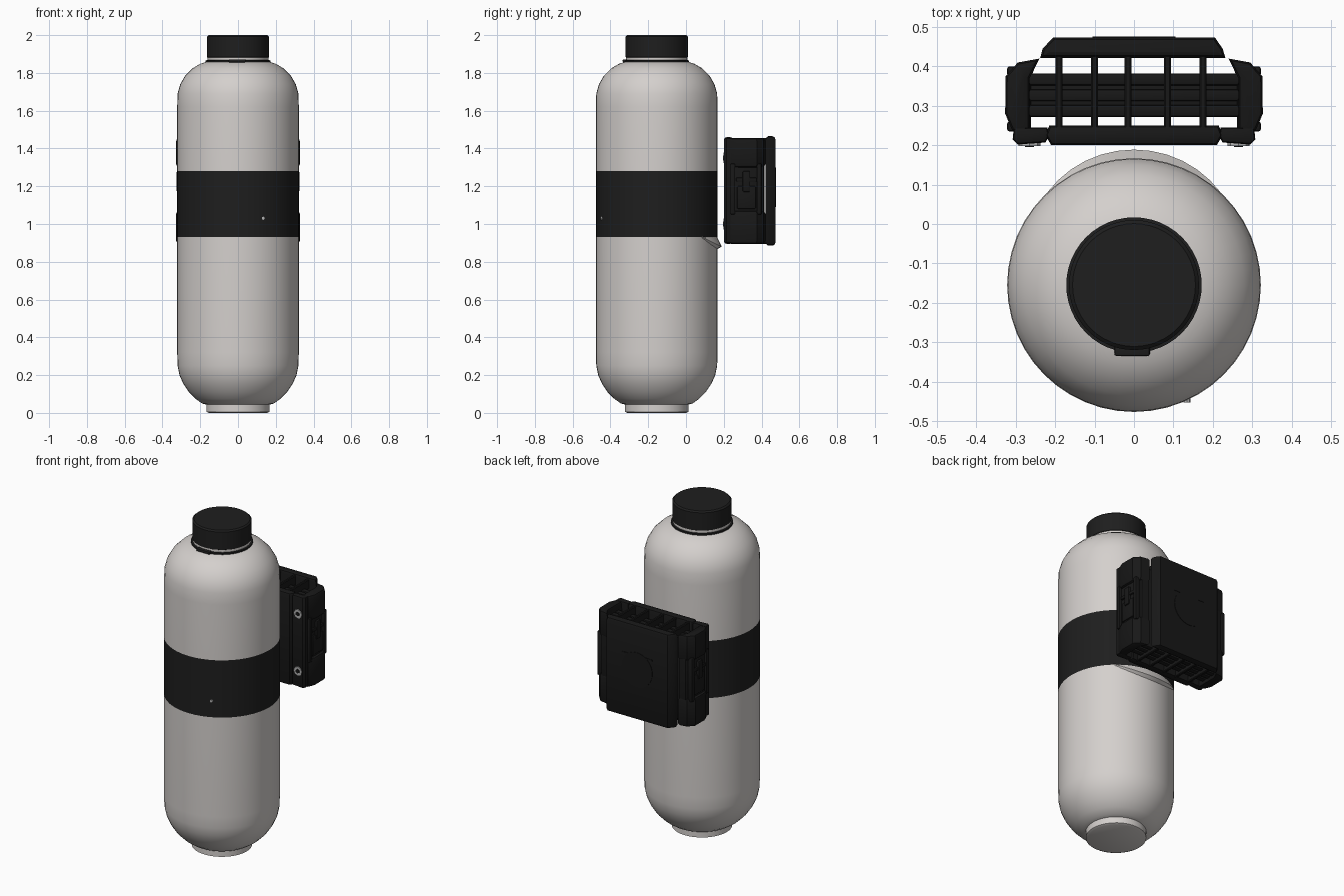
import bpy, bmesh, math
from mathutils import Matrix, Vector

if "Cube" in bpy.data.objects:
    bpy.data.objects.remove(bpy.data.objects["Cube"])


def material(name, rgb):
    m = bpy.data.materials.new(name)
    m.diffuse_color = (*rgb, 1)
    m.use_nodes = True
    m.node_tree.nodes["Principled BSDF"].inputs["Base Color"].default_value = m.diffuse_color
    return m


LIGHT = material("warm_light_grey", (0.66, 0.63, 0.61))
BLACK = material("soft_black", (0.013, 0.013, 0.013))
CASE = material("case_black", (0.009, 0.009, 0.009))
STEEL = material("bolt_grey", (0.45, 0.45, 0.45))
CY = -0.155          # bottle axis in y
CZ = 1.175           # case centre height


def finish(name, bm, mats, angle=35):
    bmesh.ops.recalc_face_normals(bm, faces=bm.faces)
    me = bpy.data.meshes.new(name)
    bm.to_mesh(me)
    bm.free()
    for m in mats:
        me.materials.append(m)
    ob = bpy.data.objects.new(name, me)
    bpy.context.collection.objects.link(ob)
    bpy.ops.object.select_all(action='DESELECT')
    ob.select_set(True)
    bpy.context.view_layer.objects.active = ob
    bpy.ops.object.shade_smooth_by_angle(angle=math.radians(angle))
    return ob


def lathe(name, profile, mats, rule=None, n=48):
    # revolve (radius, z) points around the bottle axis
    bm = bmesh.new()
    rings = []
    for r, z in profile:
        rings.append([bm.verts.new((r * math.cos(2 * math.pi * i / n),
                                    CY + r * math.sin(2 * math.pi * i / n), z)) for i in range(n)])
    for a, b in zip(rings, rings[1:]):
        for i in range(n):
            j = (i + 1) % n
            f = bm.faces.new((a[i], a[j], b[j], b[i]))
            if rule:
                f.material_index = rule(f.calc_center_median().z)
    bm.faces.new(rings[0])
    bm.faces.new(rings[-1])
    return finish(name, bm, mats)


def box(name, lo, hi, mat, bevel=0.0, seg=2):
    lo, hi = Vector(lo), Vector(hi)
    bm = bmesh.new()
    bmesh.ops.create_cube(bm, size=1)
    s = hi - lo
    bmesh.ops.transform(bm, verts=bm.verts,
                        matrix=Matrix.Translation((lo + hi) / 2) @ Matrix.Diagonal((*s, 1)))
    if bevel:
        bmesh.ops.bevel(bm, geom=bm.edges[:], offset=bevel, segments=seg,
                        profile=0.5, affect='EDGES')
    return finish(name, bm, [mat])


def prism(name, pts, z0, z1, mat, bevel=0.012):
    # extrude an outline given in plan (x, y)
    bm = bmesh.new()
    base = bm.faces.new([bm.verts.new((x, y, z0)) for x, y in pts])
    up = bmesh.ops.extrude_face_region(bm, geom=[base])['geom']
    bmesh.ops.translate(bm, vec=(0, 0, z1 - z0),
                        verts=[v for v in up if isinstance(v, bmesh.types.BMVert)])
    bmesh.ops.recalc_face_normals(bm, faces=bm.faces)
    if bevel:
        ends = [e for e in bm.edges if abs(e.verts[0].co.z - e.verts[1].co.z) < 1e-6]
        bmesh.ops.bevel(bm, geom=ends, offset=bevel, segments=2, profile=0.5, affect='EDGES')
    return finish(name, bm, [mat])


def disc(name, x, y, z, r, depth, mat, n=12):
    # short cylinder whose axis runs along y
    bm = bmesh.new()
    bmesh.ops.create_cone(bm, cap_ends=True, segments=n, radius1=r, radius2=r, depth=depth)
    bmesh.ops.transform(bm, verts=bm.verts,
                        matrix=Matrix.Translation((x, y, z)) @ Matrix.Rotation(math.pi / 2, 4, 'X'))
    return finish(name, bm, [mat])


# bottle with its dark middle band
lathe("bottle_body",
      [(0.155, 0.0), (0.168, 0.006), (0.168, 0.044), (0.19, 0.05), (0.225, 0.075), (0.26, 0.11),
       (0.29, 0.155), (0.31, 0.20), (0.32, 0.25), (0.322, 0.32), (0.322, 0.93), (0.322, 1.28),
       (0.322, 1.62), (0.32, 1.69), (0.306, 1.74), (0.28, 1.785), (0.24, 1.825), (0.20, 1.848),
       (0.175, 1.856), (0.162, 1.86), (0.162, 1.90)],
      [LIGHT, BLACK], lambda z: 1 if 0.93 < z < 1.28 else 0)

# cap, its seal ring and the small tab in front
lathe("cap", [(0.155, 1.878), (0.165, 1.884), (0.165, 1.992), (0.156, 2.0)], [BLACK])
lathe("cap_seal_ring", [(0.16, 1.855), (0.172, 1.857), (0.172, 1.866), (0.16, 1.868)], [BLACK])
box("cap_tab", (-0.05, CY - 0.18, 1.855), (0.04, CY - 0.14, 1.872), BLACK, 0.005)

# small stud on the band
disc("band_stud", 0.135, CY - 0.292, 1.03, 0.009, 0.012, STEEL, 8)

# flared lip under the band at the back
bm = bmesh.new()
top, bot = [], []
for i in range(13):
    t = -1 + i / 6
    a = math.pi / 2 - t * 0.75
    r = 0.322 + 0.022 * (1 - t * t)
    inner = bm.verts.new((0.318 * math.cos(a), CY + 0.318 * math.sin(a), 0.935))
    outer = bm.verts.new((r * math.cos(a), CY + r * math.sin(a), 0.935 - 0.055 * (1 - t * t)))
    low = bm.verts.new((0.318 * math.cos(a), CY + 0.318 * math.sin(a), 0.925 - 0.06 * (1 - t * t)))
    top.append((inner, outer, low))
for a, b in zip(top, top[1:]):
    bm.faces.new((a[0], a[1], b[1], b[0]))
    bm.faces.new((a[1], a[2], b[2], b[1]))
finish("band_back_lip", bm, [LIGHT])

# case: front and back plates
prism("case_back_plate", [(-0.238, 0.422), (0.232, 0.422), (0.225, 0.445), (0.205, 0.474),
                          (-0.205, 0.474), (-0.232, 0.445)], 0.885, 1.465, CASE, 0.018)
prism("case_front_plate", [(-0.21, 0.20), (0.21, 0.20), (0.225, 0.225), (0.215, 0.25),
                           (-0.215, 0.25), (-0.225, 0.225)], 0.895, 1.46, CASE, 0.015)
disc("back_badge", 0, 0.4745, CZ + 0.02, 0.105, 0.004, CASE, 32)
box("back_badge_bar", (-0.105, 0.47, CZ + 0.10), (0.105, 0.4765, CZ + 0.108), CASE)

# case: inner core made of a slab with raised rails
box("case_core", (-0.275, 0.272, 0.93), (0.275, 0.38, 1.40), CASE, 0.015)
for k, y in enumerate((0.287, 0.327, 0.367)):
    box(f"core_rail_{k + 1}", (-0.27, y - 0.015, 0.915), (0.27, y + 0.015, 1.415), CASE, 0.006)

# case: bars joining the plates, top and bottom
for k, x in enumerate((-0.19, -0.10, -0.015, 0.085, 0.175)):
    for end, z in (("top", CZ + 0.25), ("bottom", CZ - 0.25)):
        box(f"{end}_bar_{k + 1}", (x - 0.009, 0.235, z - 0.03), (x + 0.009, 0.435, z + 0.03),
            CASE, 0.004, 1)

# case: sides, mirrored left and right
for side, s in (("left", -1), ("right", 1)):
    def sx(pts):
        return [(s * x, y) for x, y in pts]

    def sbox(name, lo, hi, mat, bev):
        xs = sorted((s * lo[0], s * hi[0]))
        return box(f"{side}_{name}", (xs[0], lo[1], lo[2]), (xs[1], hi[1], hi[2]), mat, bev)

    # recessed wall and the two thick bumpers
    prism(f"{side}_wall", sx([(0.262, 0.235), (0.305, 0.235), (0.312, 0.29), (0.31, 0.37),
                              (0.285, 0.41), (0.245, 0.415), (0.262, 0.37)]), 0.93, 1.42, CASE)
    for end, z0, z1 in (("lower", 0.895, 1.07), ("upper", 1.30, 1.455)):
        prism(f"{side}_{end}_bumper",
              sx([(0.265, 0.24), (0.308, 0.235), (0.327, 0.28), (0.326, 0.375),
                  (0.295, 0.41), (0.24, 0.42), (0.265, 0.37)]), z0, z1, CASE, 0.015)
    for k, y in enumerate((0.235, 0.375)):
        sbox(f"edge_strip_{k + 1}", (0.29, y, 1.05), (0.322, y + 0.025, 1.32), CASE, 0.006)
    # latch with its catches
    sbox("latch", (0.30, 0.27, 1.08), (0.318, 0.37, 1.20), CASE, 0.006)
    sbox("latch_lever", (0.30, 0.30, 1.17), (0.325, 0.34, 1.28), CASE, 0.006)
    sbox("latch_pin", (0.30, 0.265, 1.225), (0.32, 0.375, 1.245), CASE, 0.004)
    # front flange with bolts
    prism(f"{side}_flange", sx([(0.215, 0.225), (0.225, 0.207), (0.295, 0.202), (0.308, 0.215),
                                (0.305, 0.245), (0.22, 0.245)]), 0.90, 1.455, CASE, 0.01)
    for end, z in (("lower", CZ - 0.175), ("upper", CZ + 0.175)):
        disc(f"{side}_{end}_bolt", s * 0.265, 0.204, z, 0.028, 0.012, STEEL, 8)
        disc(f"{side}_{end}_bolt_socket", s * 0.265, 0.2, z, 0.013, 0.008, CASE, 6)
